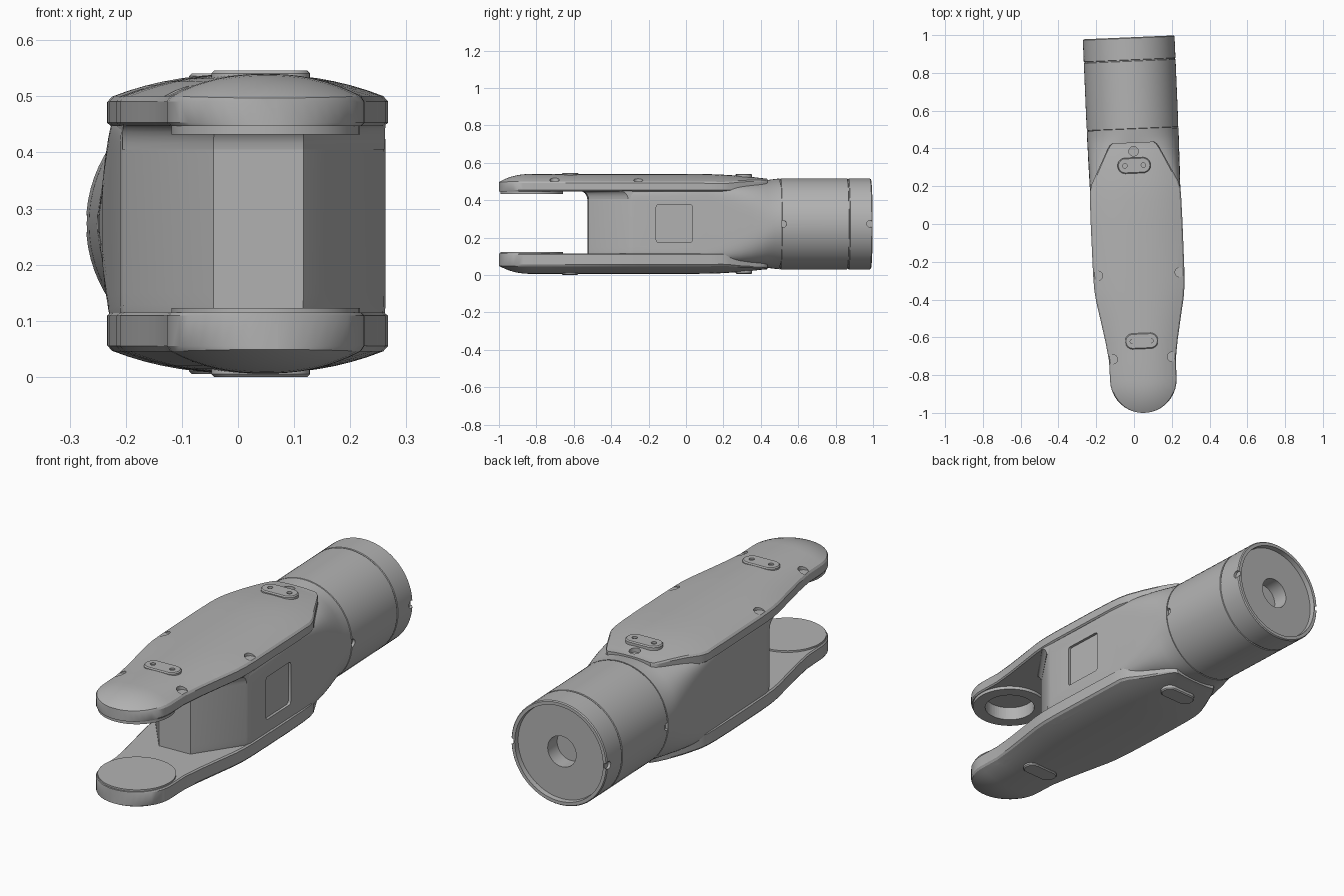
import bpy, bmesh, math
from mathutils import Matrix, Vector

cube = bpy.data.objects.get("Cube")
if cube:
    bpy.data.objects.remove(cube)

ZC = 0.273                                   # mid height of the link
PLACE = Matrix.Translation((0.014, 0, 0)) @ Matrix.Rotation(math.radians(2.45), 4, 'Z')

grey = bpy.data.materials.new("satin_grey")
grey.use_nodes = True
grey.diffuse_color = (0.45, 0.45, 0.45, 1)
grey.node_tree.nodes["Principled BSDF"].inputs["Base Color"].default_value = grey.diffuse_color


def make(name, bm):
    bmesh.ops.recalc_face_normals(bm, faces=bm.faces)
    me = bpy.data.meshes.new(name)
    bm.to_mesh(me)
    bm.free()
    me.materials.append(grey)
    ob = bpy.data.objects.new(name, me)
    bpy.context.collection.objects.link(ob)
    ob.matrix_world = PLACE
    return ob


def add_loft(bm, rings):
    rows = [[bm.verts.new(p) for p in ring] for ring in rings]
    n = len(rows[0])
    for a, b in zip(rows, rows[1:]):
        for i in range(n):
            j = (i + 1) % n
            bm.faces.new((a[i], a[j], b[j], b[i]))
    bm.faces.new(rows[0])
    bm.faces.new(rows[-1])


def add_cyl(bm, centre, r, depth, axis='Z', segs=32):
    m = Matrix.Translation(centre)
    if axis == 'X':
        m = m @ Matrix.Rotation(math.pi / 2, 4, 'Y')
    bmesh.ops.create_cone(bm, cap_ends=True, segments=segs, radius1=r, radius2=r,
                          depth=depth, matrix=m)


def add_box(bm, centre, size):
    bmesh.ops.create_cube(bm, size=1, matrix=Matrix.Translation(centre) @ Matrix.Diagonal((*size, 1)))


def flip(bm, side):
    if side < 0:
        for v in bm.verts:
            v.co.z = 2 * ZC - v.co.z


def finish(ob, cutters=()):
    for c in cutters:
        mod = ob.modifiers.new("cut", 'BOOLEAN')
        mod.operation, mod.solver, mod.object = 'DIFFERENCE', 'EXACT', c
    bpy.ops.object.select_all(action='DESELECT')
    ob.select_set(True)
    bpy.context.view_layer.objects.active = ob
    bpy.ops.object.convert(target='MESH')
    bpy.ops.object.shade_smooth_by_angle(angle=math.radians(28))
    for c in cutters:
        bpy.data.objects.remove(c)


# Cover outline: rounded nose, then half widths along the length
NOSE_Y, NOSE_R = -0.825, 0.176
outline = [(NOSE_Y - NOSE_R * math.cos(math.radians(a)), NOSE_R * math.sin(math.radians(a)))
           for a in (5, 12, 20, 28, 36, 45, 54, 63, 72, 81, 90)]
outline += [(-.72, .177), (-.62, .191), (-.5, .213), (-.4, .232), (-.34, .239), (-.26, .242),
            (0, .243), (.12, .242), (.18, .24), (.22, .229), (.29, .194), (.36, .159),
            (.40, .138), (.42, .125), (.432, .11)]


def crown(x, y, w):
    if y < NOSE_Y:
        r = math.hypot(x, y - NOSE_Y) / NOSE_R
    else:
        r = abs(x) / (w if y < .18 else .24)
    fall = max(0, min(1, (y - .05) / .37))
    return .54 - .043 * r ** 2.3 - .024 * fall * fall


def cover(name, side, inner_z, pad_z):
    rings = []
    for y, w in outline:
        xs = [w * .965 * i / 8 for i in range(-8, 9)]
        edge = crown(w, y, w) - .006
        ring = [(x, y, crown(x, y, w)) for x in xs]
        ring += [(w, y, edge), (w, y, inner_z + .006), (w * .97, y, inner_z),
                 (-w * .97, y, inner_z), (-w, y, inner_z + .006), (-w, y, edge)]
        rings.append(ring)
    bm = bmesh.new()
    add_loft(bm, rings)
    flip(bm, side)
    ob = make(name, bm)

    # Screw pockets along the edge and the slot at the rear
    bm = bmesh.new()
    for sx in (-1, 1):
        add_cyl(bm, (sx * .217, -.265, .55), .025, .1)
        add_cyl(bm, (sx * .157, -.71, .55), .025, .1)
    bm_slot = bmesh.new()
    add_cyl(bm_slot, (0, .385, .552), .025, .1)
    flip(bm, side)
    flip(bm_slot, side)
    cutters = [make("pocket_cutter", bm), make("slot_cutter", bm_slot)]
    finish(ob, cutters)

    # Joint pad on the inner face of the fork
    bm = bmesh.new()
    add_cyl(bm, (0, NOSE_Y, (pad_z + inner_z + .01) / 2), .168, inner_z + .01 - pad_z, segs=64)
    flip(bm, side)
    return ob, make(name + "_joint_pad", bm)


top, top_pad = cover("upper_cover", 1, .447, .432)
low, low_pad = cover("lower_cover", -1, .431, .423)

# Round bearing recess under the upper fork
for ob in (top, top_pad):
    bm = bmesh.new()
    add_cyl(bm, (0, NOSE_Y, .45), .112, .09, segs=64)
    finish(ob, [make("bearing_cutter", bm)])
finish(low_pad)


# Capsule shaped screw plates with two holes each
def screw_plate(name, y, z0, z1, side):
    rings = []
    for z, r in ((z0, .042), (z1 - .005, .042), (z1, .037)):
        ring = []
        for i in range(32):
            a = 2 * math.pi * (i + .5) / 32
            ring.append((math.copysign(.046, math.cos(a)) + r * math.cos(a), y + r * math.sin(a), z))
        rings.append(ring)
    bm = bmesh.new()
    add_loft(bm, rings)
    flip(bm, side)
    ob = make(name, bm)
    bm = bmesh.new()
    for sx in (-1, 1):
        add_cyl(bm, (sx * .049, y, z1), .012, .02, segs=16)
    flip(bm, side)
    finish(ob, [make("hole_cutter", bm)])


for label, side in (("upper", 1), ("lower", -1)):
    screw_plate(label + "_front_screw_plate", -.62, .51, .546, side)
    screw_plate(label + "_rear_screw_plate", .31, .48, .541, side)

# Core: tapered front web, box middle, blending into the round rear
core = [(-.525, .08, .19, 14), (-.32, .232, .19, 14), (-.29, .237, .19, 14), (.1, .238, .2, 14),
        (.16, .239, .205, 10), (.22, .24, .21, 7), (.28, .241, .217, 5), (.34, .242, .223, 3.7),
        (.39, .242, .229, 2.9), (.43, .243, .234, 2.4), (.465, .243, .239, 2.1), (.5, .243, .243, 2)]
rings = []
for y, a, h, n in core:
    ring = []
    for i in range(64):
        c, s = math.cos(math.pi * (i + .5) / 32), math.sin(math.pi * (i + .5) / 32)
        ring.append((math.copysign(a * abs(c) ** (2 / n), c), y,
                     ZC + math.copysign(h * abs(s) ** (2 / n), s)))
    rings.append(ring)
bm = bmesh.new()
add_loft(bm, rings)
body = make("body_core", bm)
bm = bmesh.new()
add_box(bm, (.25, -.072, .275), (.05, .195, .2))
bmesh.ops.bevel(bm, geom=[e for e in bm.edges if abs(e.verts[0].co.x - e.verts[1].co.x) > .01],
                offset=.012, segments=3, affect='EDGES', profile=.5)
finish(body, [make("window_cutter", bm)])

# Fillet where the web meets the upper fork
rings = []
for k in range(7):
    a = math.pi / 2 * k / 6
    off, z = .045 * (1 - math.cos(a)), .405 + .045 * math.sin(a)
    rings.append([(-.234, -.1, z), (-.234, -.32 - off, z), (-.08, -.525 - off, z),
                  (.08, -.525 - off, z), (.234, -.32 - off, z), (.234, -.1, z)])
bm = bmesh.new()
add_loft(bm, rings)
finish(make("web_fillet", bm))

# Round rear housing with seams, rim, recessed face and centre bore
R = .243
profile = [(R - .004, .49), (R - .004, .504), (R, .506), (R, .862), (R - .004, .864), (R - .004, .868),
           (R, .87), (R, .984), (R - .004, .989), (.224, .989), (.222, .965), (.072, .965), (.072, .89)]
rings = []
for r, y in profile:
    rings.append([(r * math.cos(math.pi * i / 36), y, ZC + r * math.sin(math.pi * i / 36))
                  for i in range(72)])
bm = bmesh.new()
add_loft(bm, rings)
housing = make("rear_housing", bm)
bm = bmesh.new()
for sx in (-1, 1):
    for y in (.51, .975):
        add_cyl(bm, (sx * .25, y, ZC), .018, .04, 'X', 20)
finish(housing, [make("notch_cutter", bm)])
